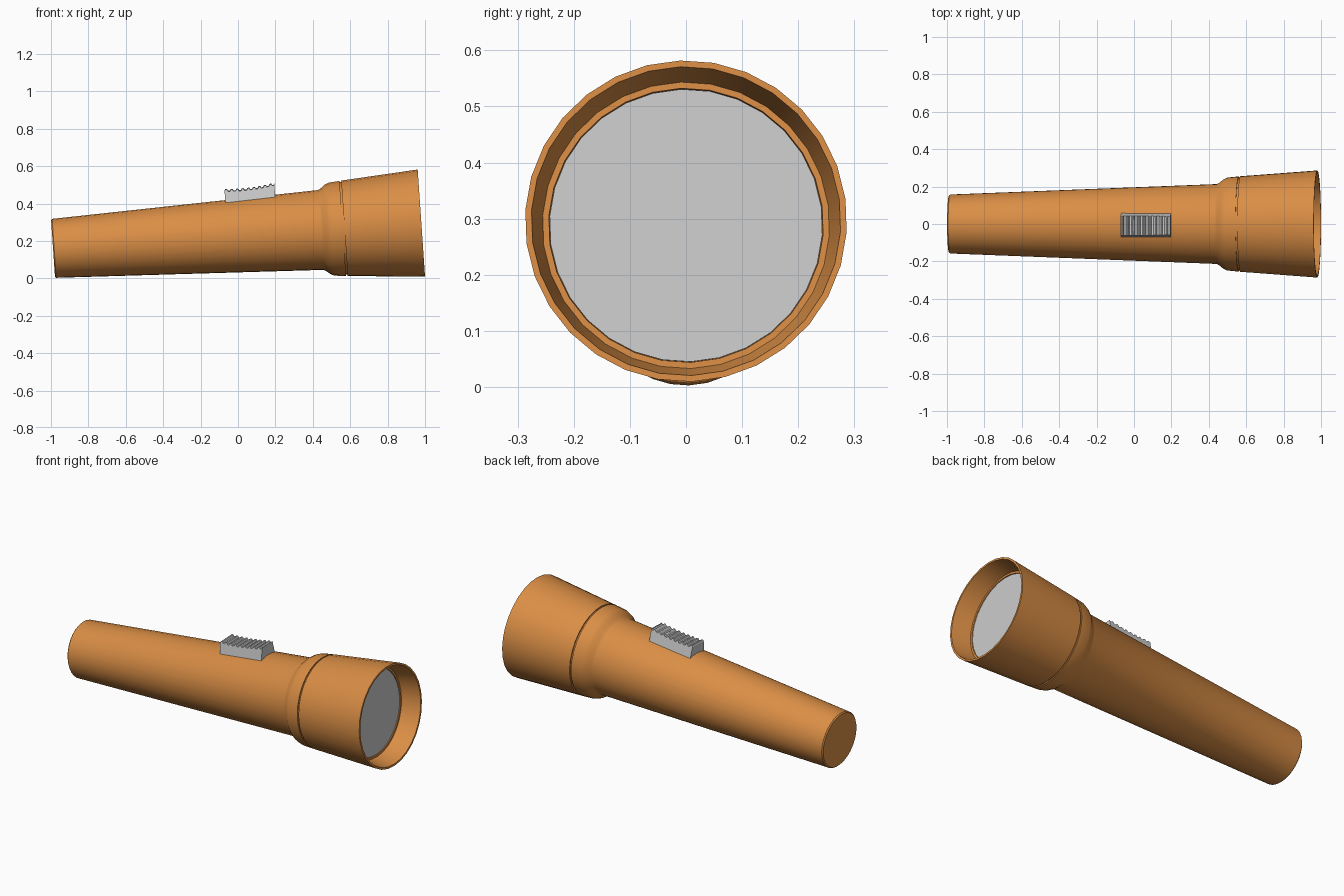
import bpy, bmesh
from math import sin, cos, pi, radians
from mathutils import Matrix

if "Cube" in bpy.data.objects:
    bpy.data.objects.remove(bpy.data.objects["Cube"])

SIDES = 30
# Torch lies on the ground, tail and rim both touching, rolled slightly
POSE = (Matrix.Translation((-0.989, 0, 0.16)) @ Matrix.Rotation(radians(-3.94), 4, 'Y')
        @ Matrix.Rotation(radians(2), 4, 'X'))

orange = bpy.data.materials.new("orange_plastic")
orange.diffuse_color = (0.70, 0.27, 0.06, 1)
orange.use_nodes = True
orange.node_tree.nodes["Principled BSDF"].inputs["Base Color"].default_value = orange.diffuse_color


def finish(name, bm, mat=None, angle=30):
    bmesh.ops.recalc_face_normals(bm, faces=bm.faces)
    me = bpy.data.meshes.new(name)
    bm.to_mesh(me)
    bm.free()
    ob = bpy.data.objects.new(name, me)
    bpy.context.collection.objects.link(ob)
    ob.matrix_world = POSE
    if mat:
        me.materials.append(mat)
    bpy.ops.object.select_all(action='DESELECT')
    ob.select_set(True)
    bpy.context.view_layer.objects.active = ob
    bpy.ops.object.shade_smooth_by_angle(angle=radians(angle))
    return ob


def revolve(name, profile, mat=None):
    """Spin (distance along axis, radius) points round the X axis, capping both ends."""
    bm = bmesh.new()
    rings = [[bm.verts.new((t, r * sin(2 * pi * i / SIDES), r * cos(2 * pi * i / SIDES)))
              for i in range(SIDES)] for t, r in profile]
    for a, b in zip(rings, rings[1:]):
        for i in range(SIDES):
            j = (i + 1) % SIDES
            bm.faces.new((a[i], a[j], b[j], b[i]))
    bm.faces.new(rings[0])
    bm.faces.new(rings[-1])
    return finish(name, bm, mat)


# Tapered handle with flared collar
revolve("body", [(0, 0.152), (0.006, 0.158), (1.436, 0.214), (1.45, 0.222), (1.472, 0.240),
                 (1.492, 0.249), (1.553, 0.255), (1.553, 0.248), (1.57, 0.248)], orange)

# Head with recessed inner lip
revolve("head", [(1.562, 0.248), (1.562, 0.256), (1.974, 0.287), (1.974, 0.276),
                 (1.865, 0.256), (1.865, 0.245), (1.855, 0.244)], orange)

# Lens disc
revolve("lens", [(1.852, 0.2435), (1.861, 0.2435)])

# Thumb switch: concave ribbed top, sides leaning inwards
T0, T1, RIBS = 0.936, 1.204, 9
pitch = (T1 - T0) / RIBS
profile = [(T0, 0.172)]
for k in range(RIBS):
    for u, bump in ((0.0, 0.002), (0.12, 0.008), (0.3, 0.010), (0.48, 0.008), (0.6, 0.0), (0.95, 0.0)):
        s = (k + u) / RIBS
        base = 0.243 + 0.015 * s - 0.034 * s * (1 - s)
        profile.append((T0 + (k + u) * pitch, base + bump))
profile += [(T1, 0.264), (T1, 0.172)]

bm = bmesh.new()
sides = []
for sign in (-1, 1):
    sides.append([bm.verts.new((t, sign * (0.064 - 0.2 * (h - 0.183)), h)) for t, h in profile])
n = len(profile)
for i in range(n):
    j = (i + 1) % n
    bm.faces.new((sides[0][i], sides[0][j], sides[1][j], sides[1][i]))
for s in sides:
    bm.faces.new(s)
finish("switch", bm, angle=25)
